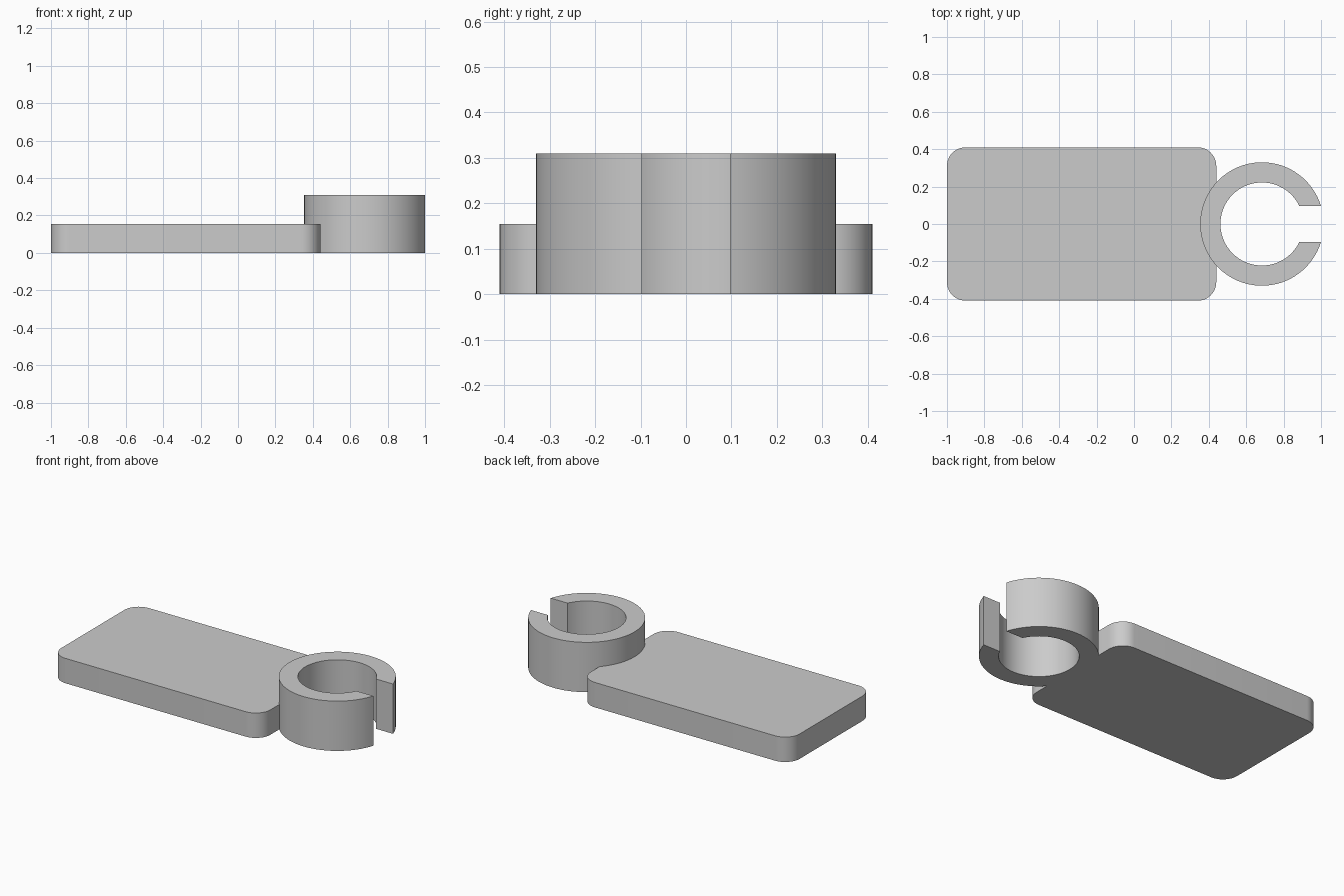
import bpy
import bmesh
from math import asin, cos, pi, sin

cube = bpy.data.objects.get("Cube")
if cube:
    bpy.data.objects.remove(cube, do_unlink=True)

grey = bpy.data.materials.new("light_grey")
grey.use_nodes = True
colour = (0.6, 0.6, 0.6, 1)
grey.diffuse_color = colour
grey.node_tree.nodes["Principled BSDF"].inputs["Base Color"].default_value = colour


def arc(cx, cy, radius, start, end, steps):
    """Points along a circular arc, both ends included."""
    angles = [start + (end - start) * i / steps for i in range(steps + 1)]
    return [(cx + radius * cos(a), cy + radius * sin(a)) for a in angles]


def extrude_outline(name, outline, height):
    """Solid prism standing on the ground from a counter-clockwise outline."""
    bm = bmesh.new()
    base = bm.faces.new([bm.verts.new((x, y, 0)) for x, y in outline])
    top = bmesh.ops.extrude_face_region(bm, geom=[base], use_keep_orig=True)
    verts = [v for v in top["geom"] if isinstance(v, bmesh.types.BMVert)]
    bmesh.ops.translate(bm, verts=verts, vec=(0, 0, height))
    bmesh.ops.recalc_face_normals(bm, faces=bm.faces)
    mesh = bpy.data.meshes.new(name)
    bm.to_mesh(mesh)
    bm.free()
    mesh.materials.append(grey)
    obj = bpy.data.objects.new(name, mesh)
    bpy.context.collection.objects.link(obj)
    return obj


# Flat plate with rounded corners
left, right, half_width, corner = -1.0, 0.44, 0.41, 0.1
plate_outline = []
for i, (sx, sy) in enumerate([(1, 1), (-1, 1), (-1, -1), (1, -1)]):
    cx = right - corner if sx > 0 else left + corner
    cy = sy * (half_width - corner)
    plate_outline += arc(cx, cy, corner, i * pi / 2, (i + 1) * pi / 2, 12)
plate = extrude_outline("tag_plate", plate_outline, 0.155)

# Open ring whose slot has parallel sides
centre, outer, inner, half_gap = 0.684, 0.33, 0.222, 0.097
a, b = asin(half_gap / outer), asin(half_gap / inner)
ring_outline = arc(centre, 0, outer, a, 2 * pi - a, 72)
ring_outline += arc(centre, 0, inner, 2 * pi - b, b, 72)
ring = extrude_outline("clip_ring", ring_outline, 0.31)

# Fuse the ring into the plate so nothing overlaps inside
union = plate.modifiers.new("fuse_ring", "BOOLEAN")
union.operation = "UNION"
union.solver = "EXACT"
union.object = ring
bpy.context.view_layer.objects.active = plate
plate.select_set(True)
bpy.ops.object.modifier_apply(modifier=union.name)
bpy.data.objects.remove(ring, do_unlink=True)
plate.name = "plate_with_clip_ring"
bpy.ops.object.shade_smooth_by_angle(angle=pi / 6)
